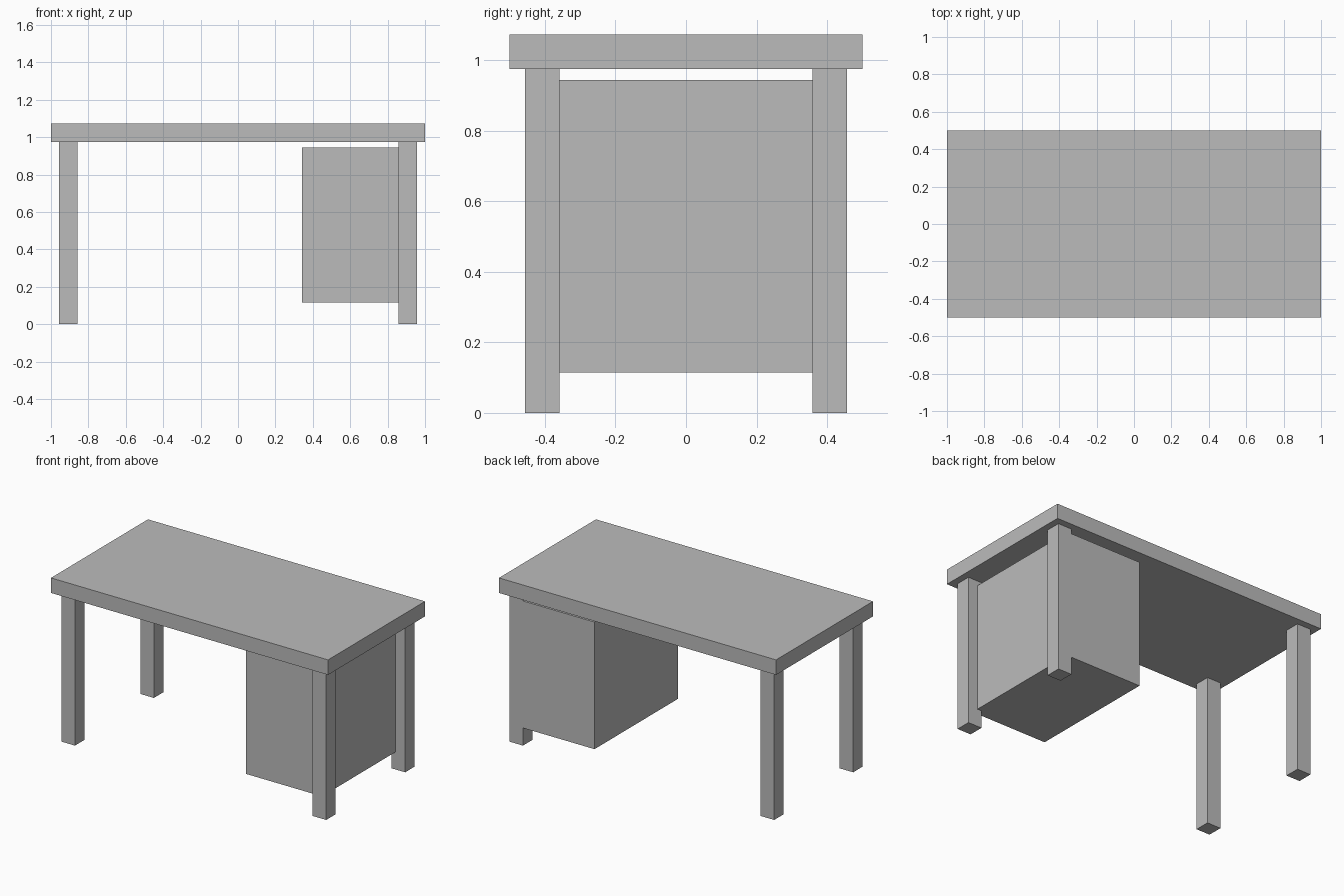
import bpy

# Remove the default cube
cube = bpy.data.objects.get("Cube")
if cube:
    bpy.data.objects.remove(cube, do_unlink=True)

# Single flat grey
grey = bpy.data.materials.new("grey")
grey.use_nodes = True
colour = (0.5, 0.5, 0.5, 1.0)
grey.diffuse_color = colour
grey.node_tree.nodes["Principled BSDF"].inputs["Base Color"].default_value = colour


def box(name, low, high):
    """Box spanning two opposite corners."""
    centre = [(a + b) / 2 for a, b in zip(low, high)]
    bpy.ops.mesh.primitive_cube_add(size=1, location=centre)
    obj = bpy.context.object
    obj.name = name
    obj.scale = [b - a for a, b in zip(low, high)]
    bpy.ops.object.transform_apply(location=False, rotation=False, scale=True)
    obj.data.materials.append(grey)
    return obj


HEIGHT, UNDERSIDE = 1.073, 0.975
LEG_X, LEG_Y, LEG_HALF = 0.907, 0.407, 0.049

# Desktop slab
box("desktop", (-1, -0.5, UNDERSIDE), (1, 0.5, HEIGHT))

# Four square legs
for x_name, sx in (("left", 1), ("right", -1)):
    for y_name, sy in (("front", -1), ("back", 1)):
        x, y = sx * LEG_X, sy * LEG_Y
        box(f"{y_name}_{x_name}_leg",
            (x - LEG_HALF, y - LEG_HALF, 0),
            (x + LEG_HALF, y + LEG_HALF, UNDERSIDE))

# Cabinet hung between the left legs, flush with the back legs
box("cabinet", (0.341, -0.402, 0.115), (0.888, LEG_Y + LEG_HALF, 0.944))
